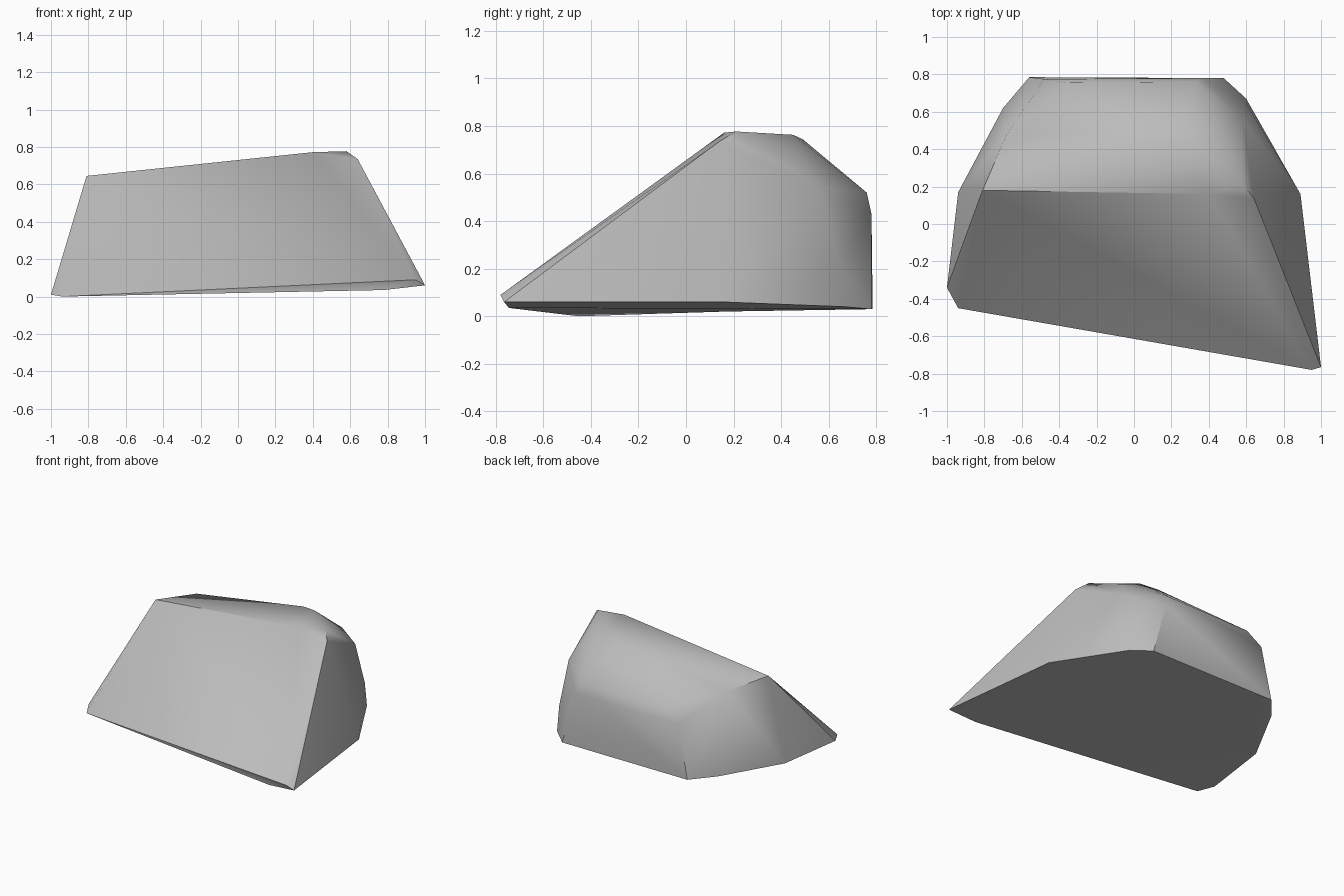
import bpy
import bmesh
import math

default_cube = bpy.data.objects.get("Cube")
if default_cube:
    bpy.data.objects.remove(default_cube, do_unlink=True)


def make_material(name, value):
    """Create one flat grey material."""
    material = bpy.data.materials.new(name)
    material.use_nodes = True
    colour = (value, value, value, 1)
    material.diffuse_color = colour
    material.node_tree.nodes["Principled BSDF"].inputs["Base Color"].default_value = colour
    return material


def make_boulder(name, rings, material):
    """Wrap a convex stone skin around the given rings of corners."""
    bm = bmesh.new()
    for ring in rings:
        for corner in ring:
            bm.verts.new(corner)
    hull = bmesh.ops.convex_hull(bm, input=bm.verts)
    # Remove corners swallowed by the skin
    loose = [v for v in bm.verts if not v.link_faces]
    bmesh.ops.delete(bm, geom=loose, context="VERTS")
    # Merge nearly coplanar triangles into broad flat faces
    bmesh.ops.dissolve_limit(bm, angle_limit=math.radians(2),
                             verts=bm.verts, edges=bm.edges)
    bmesh.ops.recalc_face_normals(bm, faces=bm.faces)

    mesh = bpy.data.meshes.new(name)
    bm.to_mesh(mesh)
    bm.free()
    mesh.materials.append(material)
    boulder = bpy.data.objects.new(name, mesh)
    bpy.context.collection.objects.link(boulder)
    return boulder


# Footprint, running around the underside
base_ring = [
    (-.94, -.45, 0), (.78, -.745, .035), (1, -.765, .06), (.89, .16, .06),
    (.6, .67, .04), (.48, .78, .03), (-.56, .785, .03), (-.7, .62, .03),
    (-.94, .17, .02), (-1, -.34, .01),
]
# Raised tip of the sloping front face
front_tip = [(.95, -.78, .09)]
# Upper edge of the back face and the rounded corners beside it
back_shoulder = [
    (-.48, .775, .42), (-.37, .755, .515), (.33, .76, .52), (.37, .78, .43),
    (.6, .645, .22), (.58, .56, .54),
]
# Rear edge of the crown
crown_back = [(-.68, .48, .61), (.2, .49, .745), (.32, .45, .763), (.49, .47, .69)]
# Ridge between the crown and the sloping front face
crown_ridge = [(-.81, .18, .645), (.4, .16, .772), (.58, .21, .777), (.64, .14, .735)]

stone = make_material("grey_stone", .5)
boulder = make_boulder(
    "boulder",
    [base_ring, front_tip, back_shoulder, crown_back, crown_ridge],
    stone,
)

# Soft rounded shoulders with crisp fracture edges
bpy.ops.object.select_all(action="DESELECT")
boulder.select_set(True)
bpy.context.view_layer.objects.active = boulder
bpy.ops.object.shade_smooth_by_angle(angle=math.radians(38))
